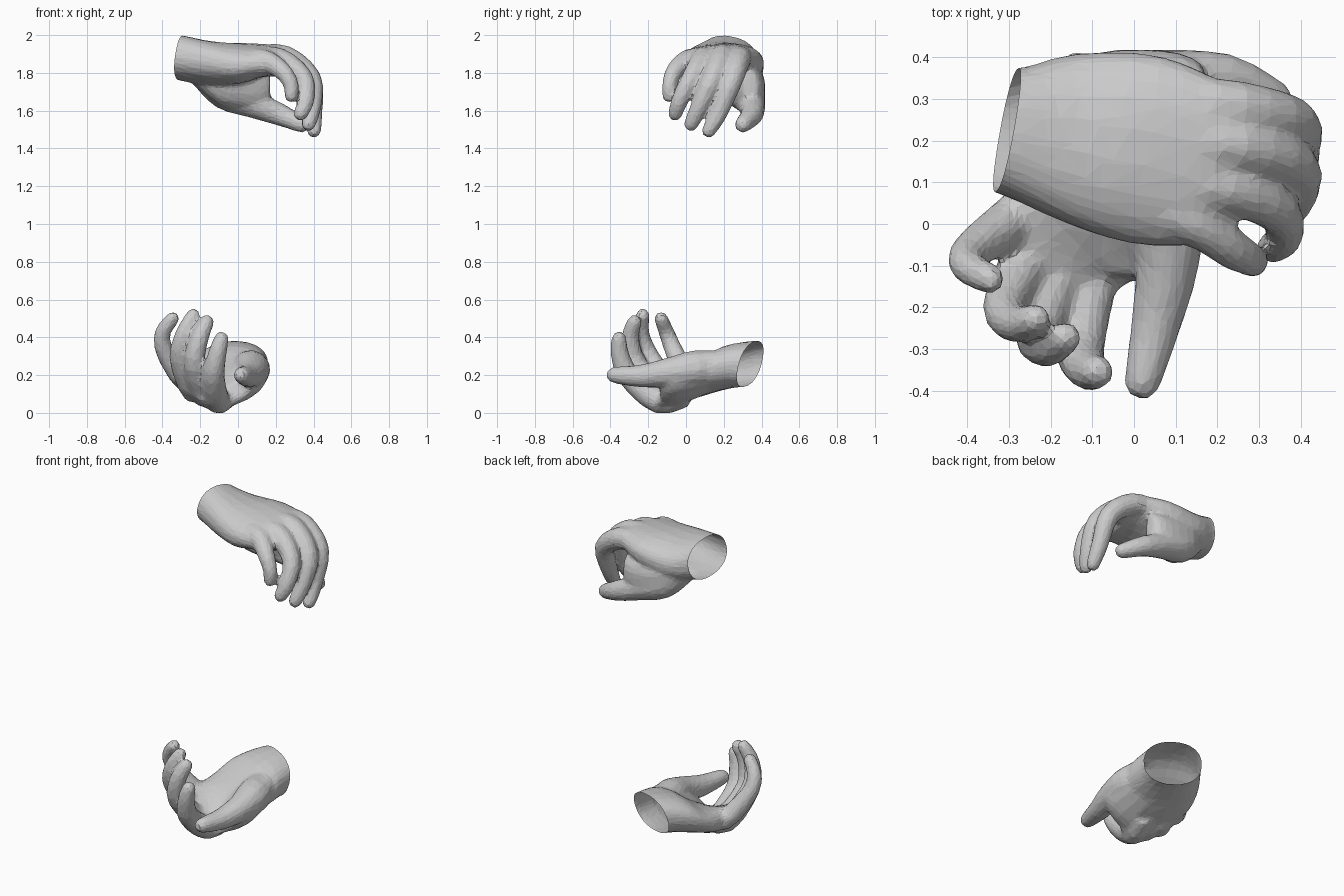
import bpy, bmesh, math
from mathutils import Vector

if "Cube" in bpy.data.objects:
    bpy.data.objects.remove(bpy.data.objects["Cube"])

def catmull(rows, steps):
    """Smoothly resample rows of vectors."""
    out = []
    n = len(rows)
    for i in range(n - 1):
        p = [rows[max(0, min(n - 1, i + k))] for k in (-1, 0, 1, 2)]
        for s in range(steps):
            t = s / steps
            w = (-.5*t + t*t - .5*t**3, 1 - 2.5*t*t + 1.5*t**3,
                 .5*t + 2*t*t - 1.5*t**3, -.5*t*t + .5*t**3)
            out.append(sum((p[k] * w[k] for k in range(1, 4)), p[0] * w[0]))
    return out + [rows[-1]]

def loft(name, sections, sides, power=1.0):
    """Closed skin over elliptical sections (centre, half axis u, half axis v)."""
    bm = bmesh.new()
    rings = []
    for c, u, v in sections:
        ring = []
        for k in range(sides):
            a = 2 * math.pi * (k + .5) / sides
            ca, sa = math.cos(a), math.sin(a)
            ca = math.copysign(abs(ca) ** power, ca)
            sa = math.copysign(abs(sa) ** power, sa)
            ring.append(bm.verts.new(c + u * ca + v * sa))
        rings.append(ring)
    for a, b in zip(rings, rings[1:]):
        for k in range(sides):
            j = (k + 1) % sides
            bm.faces.new((a[k], a[j], b[j], b[k]))
    bm.faces.new(rings[0])
    bm.faces.new(rings[-1])
    bmesh.ops.recalc_face_normals(bm, faces=bm.faces)
    me = bpy.data.meshes.new(name)
    bm.to_mesh(me)
    bm.free()
    ob = bpy.data.objects.new(name, me)
    bpy.context.collection.objects.link(ob)
    return ob

def pad(name, secs, sides):
    """Smooth fleshy volume through a few elliptical sections."""
    cols = [catmull([s[k] for s in secs], 3) for k in range(3)]
    return loft(name, list(zip(*cols)), sides, .88)

def digit(name, joints, side):
    """Finger tube through joints (x, y, z, radius) with a rounded tip."""
    pts = catmull([Vector(j) for j in joints], 3)
    cs, rs = [p.to_3d() for p in pts], [p[3] * 1.16 for p in pts]
    secs = []
    for i, (c, r) in enumerate(zip(cs, rs)):
        t = (cs[min(i + 1, len(cs) - 1)] - cs[max(i - 1, 0)]).normalized()
        u = (side - t * side.dot(t)).normalized()
        secs.append((c, u * r, t.cross(u) * r))
    c, u, v = secs[-1]
    for d, s in ((.6, .87), (1.05, .5)):
        secs.append((c + t * rs[-1] * d, u * s, v * s))
    return loft(name, secs, 12)

def hand(name, palm, web, digits, side):
    palm = [[Vector(p) for p in s] for s in palm]
    web = [[Vector(p) for p in s] for s in web]
    wrist, u, v = palm[0]
    out = u.cross(v).normalized()
    if out.dot(wrist - palm[1][0]) < 0:
        out = -out
    # forearm stub, trimmed off later to leave the wrist open
    body = pad(name, [(wrist + out * .08, u, v)] + palm, 20)
    parts = [pad(name + "_web", web, 14)]
    parts += [digit(name + "_digit", d, Vector(side)) for d in digits]
    for p in parts:
        m = body.modifiers.new("join", 'BOOLEAN')
        m.operation, m.solver, m.object = 'UNION', 'EXACT', p
    # blend the parts into one skin, then reduce to low-poly facets
    m = body.modifiers.new("blend", 'REMESH')
    m.mode, m.voxel_size = 'VOXEL', .011
    m = body.modifiers.new("relax", 'SMOOTH')
    m.factor, m.iterations = .5, 12
    m = body.modifiers.new("facets", 'DECIMATE')
    m.ratio = .11
    bpy.context.view_layer.update()
    dg = bpy.context.evaluated_depsgraph_get()
    me = bpy.data.meshes.new_from_object(body.evaluated_get(dg))
    body.modifiers.clear()
    body.data = me
    for p in parts:
        bpy.data.objects.remove(p)
    # open the wrist end
    bm = bmesh.new()
    bm.from_mesh(me)
    bmesh.ops.bisect_plane(bm, geom=bm.verts[:] + bm.edges[:] + bm.faces[:],
                           plane_co=wrist, plane_no=out, clear_outer=True)
    for f in bm.faces:
        f.smooth = False
    bm.to_mesh(me)
    bm.free()

# Upper hand, palm down, fingers drooping towards +x
hand("upper_hand",
     [((-.305, .225, 1.88), (.025, .147, -.03), (.02, .02, .113)),
      ((-.15, .205, 1.85), (.01, .205, -.02), (.01, .01, .115)),
      ((.02, .18, 1.85), (.04, .226, .01), (.01, 0, .107)),
      ((.17, .14, 1.86), (.06, .195, .015), (.03, 0, .08)),
      ((.27, .13, 1.83), (.06, .165, .01), (.035, 0, .05))],
     [((-.24, .26, 1.83), (0, .09, -.02), (0, .01, .085)),
      ((-.10, .29, 1.75), (0, .12, 0), (0, 0, .125)),
      ((.04, .325, 1.72), (0, .095, 0), (0, 0, .12)),
      ((.13, .34, 1.72), (0, .065, 0), (0, 0, .10)),
      ((.17, .34, 1.73), (0, .035, 0), (0, 0, .08))],
     [[(.1, .30, 1.88, .05), (.25, .28, 1.87, .056), (.385, .245, 1.765, .05), (.40, .18, 1.6, .042), (.402, .125, 1.50, .035)],
      [(.1, .20, 1.89, .05), (.25, .19, 1.88, .058), (.385, .14, 1.77, .05), (.395, .075, 1.63, .042), (.375, .03, 1.535, .035)],
      [(.08, .10, 1.88, .05), (.22, .09, 1.87, .055), (.345, .03, 1.775, .046), (.36, -.03, 1.66, .04), (.335, -.055, 1.59, .035)],
      [(.03, .04, 1.87, .045), (.14, .01, 1.865, .052), (.235, -.06, 1.81, .042), (.28, -.085, 1.74, .036), (.283, -.09, 1.685, .033)],
      [(-.2, .28, 1.80, .06), (-.07, .32, 1.70, .082), (.08, .345, 1.635, .065), (.22, .35, 1.58, .052), (.33, .305, 1.53, .04)]],
     (.2, 1, 0))

# Lower hand, palm up, fingers curling upwards
hand("lower_hand",
     [((0, .34, .26), (.157, -.065, -.02), (.02, .025, .12)),
      ((-.05, .19, .235), (.20, -.085, -.01), (.01, .02, .12)),
      ((-.11, .05, .165), (.185, -.12, -.04), (.02, .03, .097)),
      ((-.185, -.06, .125), (.12, -.12, -.075), (.03, .03, .077)),
      ((-.225, -.14, .145), (.115, -.105, -.065), (.025, .03, .047))],
     [((.02, .25, .25), (.11, 0, -.01), (0, .02, .09)),
      ((.03, .10, .21), (.125, -.01, .05), (-.02, .02, .105)),
      ((.02, -.03, .16), (.125, -.02, .07), (-.04, .02, .085)),
      ((0, -.10, .13), (.11, 0, .065), (-.03, .02, .06)),
      ((0, -.13, .13), (.07, 0, .04), (-.02, .01, .04))],
     [[(-.06, 0, .09, .05), (-.11, -.145, .065, .06), (-.13, -.30, .19, .052), (-.11, -.35, .31, .043), (-.09, -.355, .385, .036)],
      [(-.10, 0, .12, .05), (-.18, -.11, .095, .058), (-.23, -.26, .25, .05), (-.205, -.295, .39, .042), (-.168, -.275, .475, .035)],
      [(-.15, .04, .15, .05), (-.235, -.06, .115, .056), (-.31, -.19, .29, .047), (-.285, -.24, .42, .04), (-.24, -.23, .51, .034)],
      [(-.17, .12, .2, .05), (-.275, .02, .17, .054), (-.385, -.06, .32, .043), (-.40, -.10, .42, .037), (-.35, -.13, .495, .033)],
      [(.02, .22, .25, .06), (.07, .06, .235, .085), (.08, -.09, .215, .068), (.055, -.23, .195, .054), (.022, -.37, .2, .04)]],
     (.7, -.7, 0))
